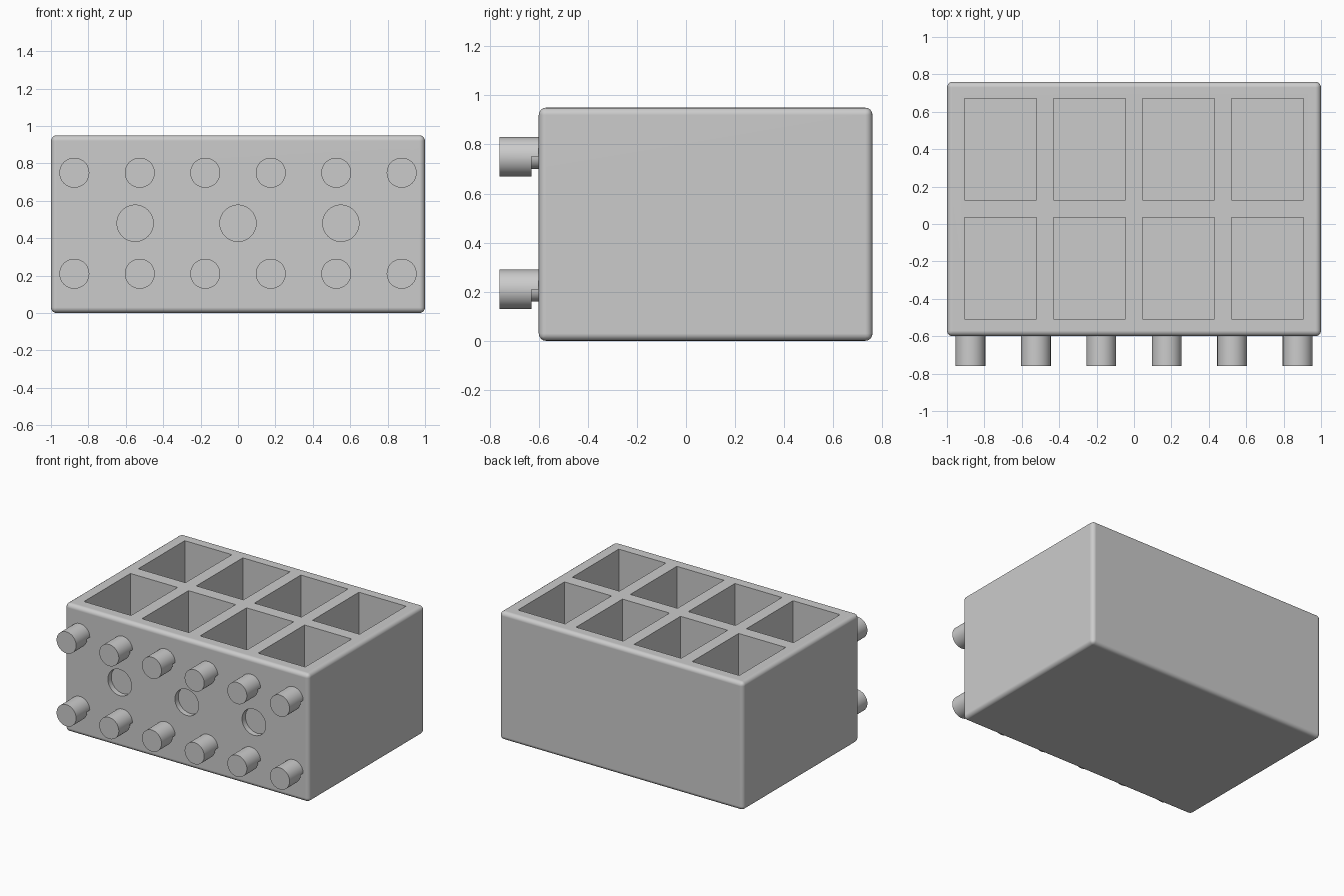
import bpy, bmesh, math
from mathutils import Matrix, Vector

if "Cube" in bpy.data.objects:
    bpy.data.objects.remove(bpy.data.objects["Cube"])

grey = bpy.data.materials.new("light grey plastic")
grey.diffuse_color = (0.6, 0.6, 0.6, 1)
grey.use_nodes = True
grey.node_tree.nodes["Principled BSDF"].inputs["Base Color"].default_value = grey.diffuse_color


def make_object(name, bm):
    mesh = bpy.data.meshes.new(name)
    bmesh.ops.recalc_face_normals(bm, faces=bm.faces[:])
    bm.to_mesh(mesh)
    bm.free()
    mesh.materials.append(grey)
    obj = bpy.data.objects.new(name, mesh)
    bpy.context.collection.objects.link(obj)
    return obj


def activate(obj):
    bpy.ops.object.select_all(action='DESELECT')
    obj.select_set(True)
    bpy.context.view_layer.objects.active = obj


def add_box(bm, lo, hi):
    lo, hi = Vector(lo), Vector(hi)
    mat = Matrix.Translation((lo + hi) / 2) @ Matrix.Diagonal((*(hi - lo), 1))
    return bmesh.ops.create_cube(bm, size=1, matrix=mat)["verts"]


# Rounded block
bm = bmesh.new()
add_box(bm, (-1, -0.6, 0), (1, 0.76, 0.95))
bmesh.ops.bevel(bm, geom=bm.edges[:], offset=0.03, segments=4,
                profile=0.5, affect='EDGES')
block = make_object("block", bm)

# Cutter: eight open pockets and three shallow round front recesses
bm = bmesh.new()
for col in range(4):
    x = -0.714 + col * 0.476
    for y0, y1 in ((-0.508, 0.036), (0.128, 0.672)):
        add_box(bm, (x - 0.193, y0, 0.09), (x + 0.193, y1, 1.1))
for x in (-0.55, 0, 0.55):
    mat = Matrix.Translation((x, -0.61, 0.48)) @ Matrix.Rotation(math.pi / 2, 4, 'X')
    bmesh.ops.create_cone(bm, cap_ends=True, segments=48, radius1=0.097,
                          radius2=0.097, depth=0.1, matrix=mat)
cutter = make_object("pocket_cutter", bm)
cutter.hide_render = True

activate(block)
cut = block.modifiers.new("pockets", 'BOOLEAN')
cut.operation = 'DIFFERENCE'
cut.solver = 'EXACT'
cut.object = cutter
bpy.ops.object.modifier_apply(modifier=cut.name)
bpy.data.objects.remove(cutter)
bpy.ops.object.shade_smooth_by_angle(angle=math.radians(35))
weighted = block.modifiers.new("flat sides", 'WEIGHTED_NORMAL')
weighted.keep_sharp = True

# Peg: round head, with the lower half narrowed next to the block
R, NECK, STEPS = 0.08, 0.05, 24
outline = [(math.pi * i / STEPS, R) for i in range(STEPS + 1)]
outline += [(math.pi * (1 + i / STEPS), NECK) for i in range(STEPS + 1)]


def add_peg(bm, x, z):
    def ring(y, neck):
        return [bm.verts.new((x + (r if neck else R) * math.cos(a), y,
                              z + (r if neck else R) * math.sin(a)))
                for a, r in outline]
    rings = [ring(-0.76, False), ring(-0.63, False),
             ring(-0.63, True), ring(-0.59, True)]
    n = len(outline)
    for a, b in zip(rings, rings[1:]):
        for i in range(n):
            j = (i + 1) % n
            bm.faces.new((a[i], a[j], b[j], b[i]))
    bm.faces.new(rings[0])
    bm.faces.new(rings[-1])


bm = bmesh.new()
for px in (-0.875, -0.525, -0.175, 0.175, 0.525, 0.875):
    for pz in (0.21, 0.75):
        add_peg(bm, px, pz)
bmesh.ops.remove_doubles(bm, verts=bm.verts[:], dist=0.0005)
pegs = make_object("front_pegs", bm)
activate(pegs)
bpy.ops.object.shade_smooth_by_angle(angle=math.radians(35))
